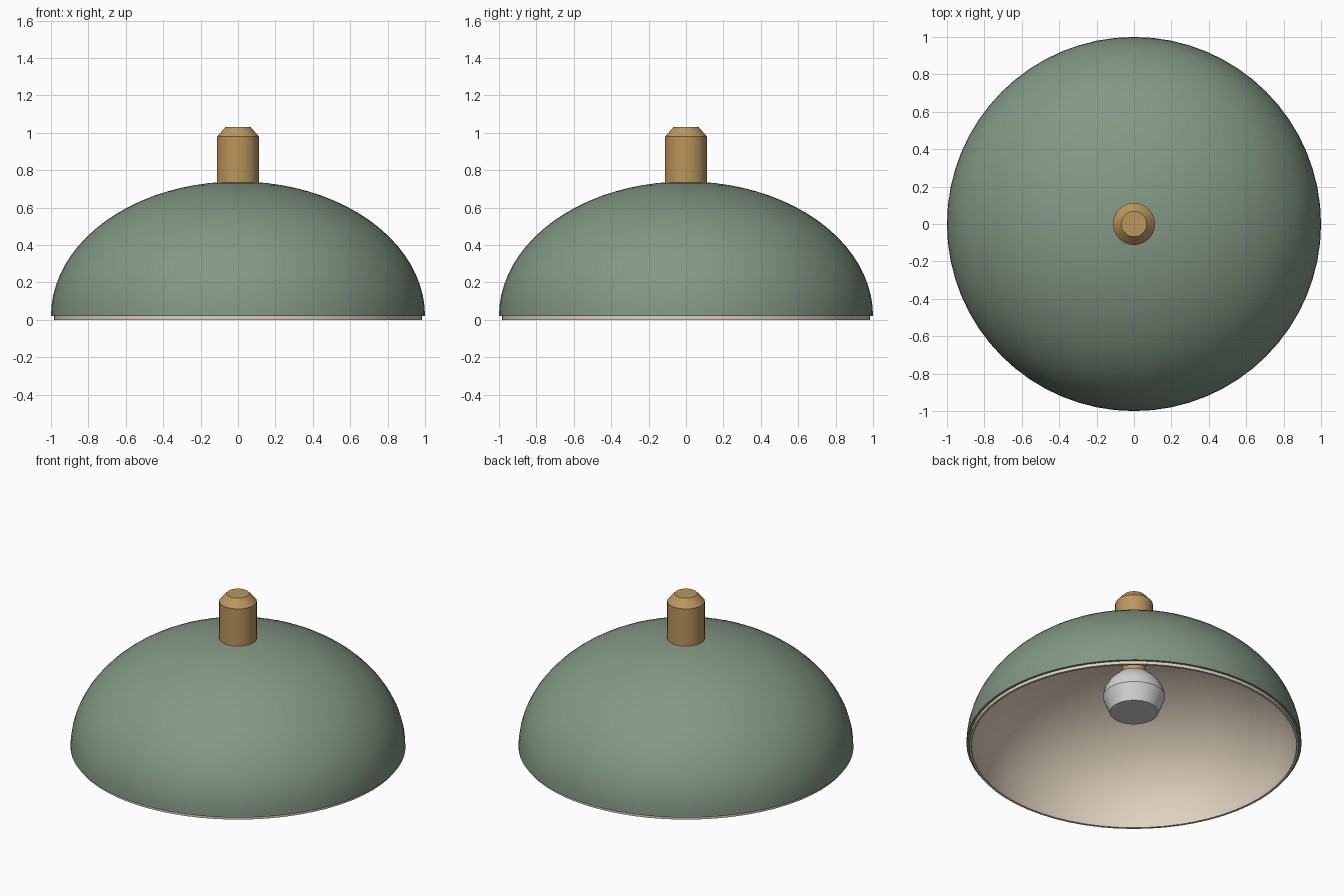
import bpy
import math

if "Cube" in bpy.data.objects:
    bpy.data.objects.remove(bpy.data.objects["Cube"])

SEGMENTS = 64


def material(name, rgb):
    m = bpy.data.materials.new(name)
    m.diffuse_color = (*rgb, 1.0)
    m.use_nodes = True
    m.node_tree.nodes["Principled BSDF"].inputs["Base Color"].default_value = m.diffuse_color
    return m


def lathe(name, profile, mat, segments=SEGMENTS, angle=30):
    """Spin (radius, z) points around z; a radius of 0 becomes a single pole."""
    verts, rings, faces = [], [], []
    for r, z in profile:
        start = len(verts)
        n = 1 if r < 1e-6 else segments
        for i in range(n):
            a = 2 * math.pi * i / segments
            verts.append((r * math.cos(a), r * math.sin(a), z))
        rings.append([start + (i % n) for i in range(segments)])
    for lo, hi in zip(rings, rings[1:]):
        for i in range(segments):
            j = (i + 1) % segments
            quad = [lo[i], lo[j], hi[j], hi[i]]
            faces.append(list(dict.fromkeys(quad)))
    mesh = bpy.data.meshes.new(name)
    mesh.from_pydata(verts, [], faces)
    mesh.materials.append(mat)
    obj = bpy.data.objects.new(name, mesh)
    bpy.context.collection.objects.link(obj)
    bpy.ops.object.select_all(action='DESELECT')
    obj.select_set(True)
    bpy.context.view_layer.objects.active = obj
    bpy.ops.object.shade_smooth_by_angle(angle=math.radians(angle))
    return obj


def dome(radius, base, height, steps=20):
    """Quarter ellipse from the rim up to the pole."""
    pts = []
    for i in range(steps + 1):
        t = math.pi / 2 * i / steps
        pts.append((radius * math.cos(t), base + height * math.sin(t)))
    return pts


green = material("sage_green", (0.225, 0.315, 0.23))
cream = material("warm_cream", (0.74, 0.64, 0.51))
brass = material("brass", (0.50, 0.31, 0.105))
white = material("bulb_grey", (0.66, 0.66, 0.66))

# Outer shade, closed underneath by a narrow lip
lathe("shade", [(0.975, 0.02)] + dome(1.0, 0.02, 0.72), green)

# Inner lining with the thin rim band below the shade (runs pole to rim, facing inwards)
lining = dome(0.97, 0.0, 0.70)[::-1]
lathe("lining", lining + [(0.985, 0.0), (0.985, 0.022)], cream)

# Brass cap with chamfered top
lathe("cap", [(0, 0.715), (0.112, 0.715), (0.112, 0.98), (0.068, 1.03), (0, 1.03)], brass)

# Socket stem hanging inside the shade
lathe("socket", [(0, 0.46), (0.07, 0.46), (0.07, 0.71), (0, 0.71)], brass, 32)

# Bulb with flat bottom and rounded shoulder
lathe("bulb", [(0, 0.235), (0.145, 0.235), (0.187, 0.34), (0.175, 0.39),
               (0.145, 0.44), (0.105, 0.48), (0.07, 0.50), (0, 0.50)], white, 32, 32)
